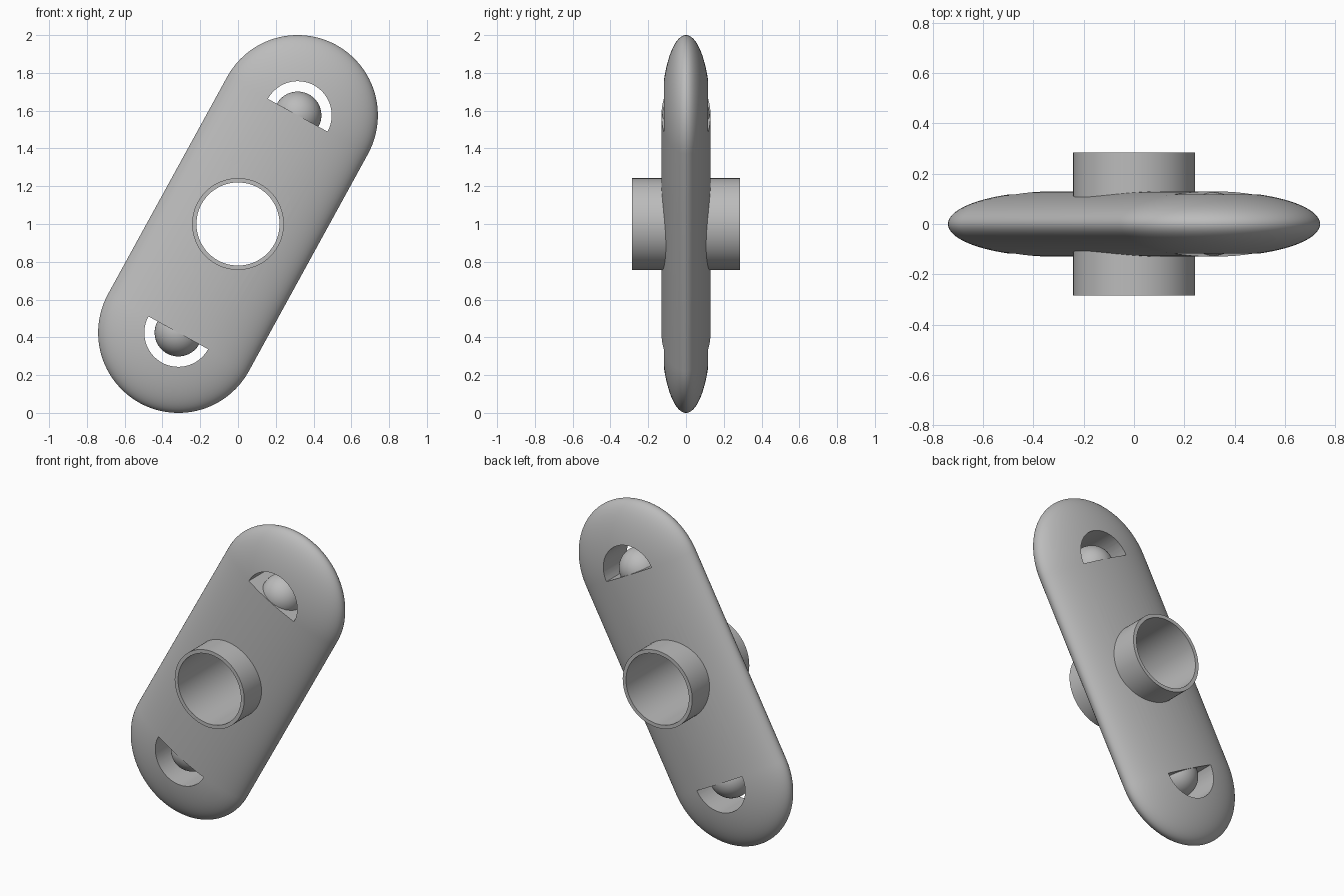
import bpy, bmesh, math
from mathutils import Matrix, Vector

if "Cube" in bpy.data.objects:
    bpy.data.objects.remove(bpy.data.objects["Cube"], do_unlink=True)

RADIUS = 0.425         # half width of the body
HALF_THICK = 0.13      # half depth of the body
REACH = 0.656          # centre to each rounded end's centre
TILT = math.radians(28.75)
PLACE = Matrix.Translation((0, 0, 1)) @ Matrix.Rotation(TILT, 4, 'Y')

grey = bpy.data.materials.new("light grey")
grey.use_nodes = True
COLOUR = (0.5, 0.5, 0.5, 1)
grey.diffuse_color = COLOUR
grey.node_tree.nodes["Principled BSDF"].inputs["Base Color"].default_value = COLOUR


def finish(bm, name):
    """Tilt the part into place and make it an object."""
    bmesh.ops.transform(bm, matrix=PLACE, verts=bm.verts)
    bmesh.ops.recalc_face_normals(bm, faces=bm.faces)
    mesh = bpy.data.meshes.new(name)
    bm.to_mesh(mesh)
    bm.free()
    mesh.materials.append(grey)
    obj = bpy.data.objects.new(name, mesh)
    bpy.context.collection.objects.link(obj)
    return obj


def prism(outline, half_depth, name):
    """Extrude an x-z outline along y."""
    bm = bmesh.new()
    face = bm.faces.new([bm.verts.new((x, -half_depth, z)) for x, z in outline])
    new = bmesh.ops.extrude_face_region(bm, geom=[face])["geom"]
    moved = [v for v in new if isinstance(v, bmesh.types.BMVert)]
    bmesh.ops.translate(bm, verts=moved, vec=(0, 2 * half_depth, 0))
    return finish(bm, name)


def arc(radius, sweep, count):
    return [(radius * math.cos(sweep * i / count), radius * math.sin(sweep * i / count))
            for i in range(count + 1)]


def cut(obj, cutter):
    """Subtract a cutter, then discard it."""
    mod = obj.modifiers.new("cut", 'BOOLEAN')
    mod.operation = 'DIFFERENCE'
    mod.solver = 'EXACT'
    mod.object = cutter
    cutter.hide_render = True
    bpy.context.view_layer.objects.active = obj
    bpy.ops.object.modifier_apply(modifier=mod.name)
    bpy.data.objects.remove(cutter, do_unlink=True)


def smooth(obj):
    bpy.ops.object.select_all(action='DESELECT')
    obj.select_set(True)
    bpy.context.view_layer.objects.active = obj
    bpy.ops.object.shade_smooth_by_angle(angle=math.radians(30))


# Body: a flattened capsule, made by pulling a sphere apart at its equator
bm = bmesh.new()
bmesh.ops.create_uvsphere(bm, u_segments=72, v_segments=48, radius=RADIUS)
equator = [e for e in bm.edges if all(abs(v.co.z) < 1e-4 for v in e.verts)]
bmesh.ops.split_edges(bm, edges=equator)
for v in bm.verts:
    side = sum(f.calc_center_median().z for f in v.link_faces)
    v.tag = side > 0
for v in bm.verts:
    v.co.z += REACH if v.tag else -REACH
bmesh.ops.bridge_loops(bm, edges=[e for e in bm.edges if e.is_boundary])
bmesh.ops.scale(bm, vec=Vector((1, HALF_THICK / RADIUS, 1)), verts=bm.verts)
body = finish(bm, "body")

# Half-round slots through both ends, with a ball seated in each
for side, label in ((1, "upper"), (-1, "lower")):
    outline = [(side * x, side * (REACH + 0.001 + z)) for x, z in arc(0.18, math.pi, 40)]
    cut(body, prism(outline, 0.4, label + "_slot_cutter"))
    bm = bmesh.new()
    bmesh.ops.create_uvsphere(bm, u_segments=48, v_segments=32, radius=0.126,
                              matrix=Matrix.Translation((0, 0, side * REACH)))
    smooth(finish(bm, label + "_ball"))

# Centre bore, cut inside the tube wall
cut(body, prism(arc(0.232, math.tau, 72)[:-1], 0.4, "bore_cutter"))
smooth(body)

# Open tube through the middle
bm = bmesh.new()
wall = [(0.243, -0.285), (0.243, 0.285), (0.22, 0.285), (0.22, -0.285)]
ring = [bm.verts.new((r, y, 0)) for r, y in wall]
edges = [bm.edges.new((ring[i], ring[(i + 1) % 4])) for i in range(4)]
bmesh.ops.spin(bm, geom=ring + edges, cent=(0, 0, 0), axis=(0, 1, 0),
               angle=math.tau, steps=72, use_merge=True)
bmesh.ops.remove_doubles(bm, verts=bm.verts, dist=1e-4)
smooth(finish(bm, "centre_tube"))
